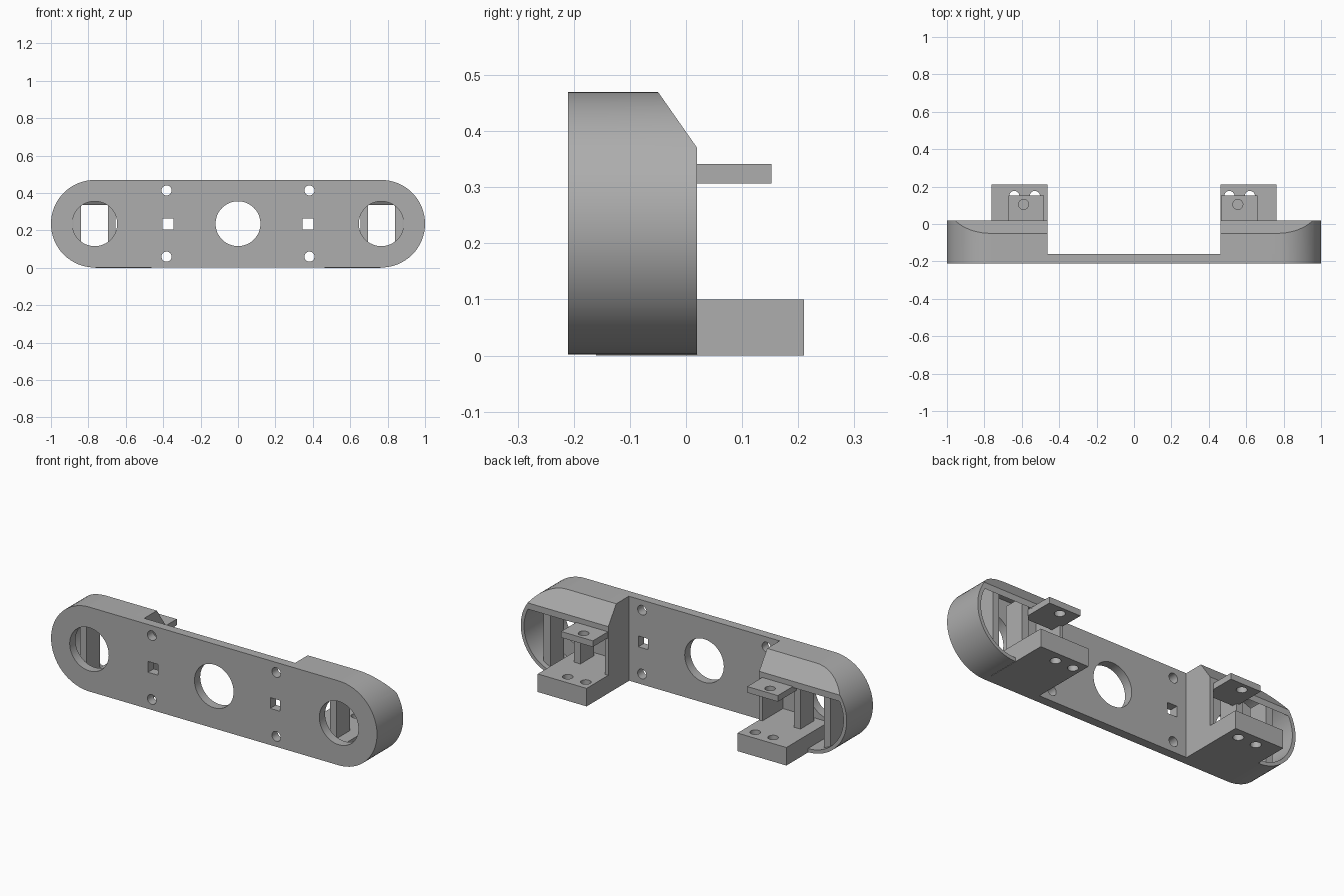
import bpy, bmesh, math
from mathutils import Vector

old = bpy.data.objects.get("Cube")
if old:
    bpy.data.objects.remove(old, do_unlink=True)

grey = bpy.data.materials.new("plain grey")
grey.use_nodes = True
colour = (0.42, 0.42, 0.42, 1)
grey.diffuse_color = colour
grey.node_tree.nodes["Principled BSDF"].inputs["Base Color"].default_value = colour

MID, R, ARC_X = 0.236, 0.234, 0.766     # height, radius and arc centre of the body
FRONT, INNER, BACK = -0.21, -0.16, 0.02


def finish(name, bm):
    bmesh.ops.recalc_face_normals(bm, faces=bm.faces)
    mesh = bpy.data.meshes.new(name)
    bm.to_mesh(mesh)
    bm.free()
    mesh.materials.append(grey)
    ob = bpy.data.objects.new(name, mesh)
    bpy.context.scene.collection.objects.link(ob)
    return ob


def prism(name, outline, depth, axis="y"):
    """Extrude a 2D outline: (x, z) along y, or (x, y) along z."""
    lo, hi = depth
    bm = bmesh.new()
    points = [(a, lo, b) if axis == "y" else (a, b, lo) for a, b in outline]
    face = bm.faces.new([bm.verts.new(p) for p in points])
    moved = bmesh.ops.extrude_face_region(bm, geom=[face])["geom"]
    shift = Vector((0, hi - lo, 0) if axis == "y" else (0, 0, hi - lo))
    bmesh.ops.translate(bm, vec=shift, verts=[v for v in moved if isinstance(v, bmesh.types.BMVert)])
    return finish(name, bm)


def box(name, x, y, z):
    x = sorted(x)
    return prism(name, [(x[0], z[0]), (x[1], z[0]), (x[1], z[1]), (x[0], z[1])], y)


def circle(cx, cy, r, n=48):
    return [(cx + r * math.cos(math.tau * i / n), cy + r * math.sin(math.tau * i / n)) for i in range(n)]


def arc_end(side, r, inner_x, n=32):
    """Half stadium: straight at inner_x, round at the outer end."""
    pts = [(side * inner_x, MID - r)]
    for i in range(n + 1):
        t = -math.pi / 2 + math.pi * i / n
        pts.append((side * (ARC_X + r * math.cos(t)), MID + r * math.sin(t)))
    return pts + [(side * inner_x, MID + r)]


def boolean(ob, other, operation="DIFFERENCE"):
    mod = ob.modifiers.new("cut", "BOOLEAN")
    mod.operation = operation
    mod.solver = "EXACT"
    mod.object = other
    bpy.context.view_layer.update()
    done = bpy.data.meshes.new_from_object(ob.evaluated_get(bpy.context.evaluated_depsgraph_get()))
    ob.modifiers.clear()
    ob.data = done
    bpy.data.objects.remove(other, do_unlink=True)


def slope(ob, offset):
    """Slice off the sloping rear top edge, moved inwards by offset."""
    bm = bmesh.new()
    bm.from_mesh(ob.data)
    normal = Vector((0, 0.10, 0.07)).normalized()
    point = Vector((0, BACK, 0.37)) - normal * offset
    cut = bmesh.ops.bisect_plane(bm, geom=bm.verts[:] + bm.edges[:] + bm.faces[:],
                                 plane_co=point, plane_no=normal, clear_outer=True)
    edges = [e for e in cut["geom_cut"] if isinstance(e, bmesh.types.BMEdge)]
    bmesh.ops.contextual_create(bm, geom=edges)
    bmesh.ops.recalc_face_normals(bm, faces=bm.faces)
    bm.to_mesh(ob.data)
    bm.free()


# Long front plate with rounded ends
right_end = arc_end(1, R, 0)[1:-1]
left_end = [(-x, z) for x, z in reversed(right_end)]
plate = prism("front_plate", right_end + left_end, (FRONT, INNER))
through = (FRONT - 0.1, INNER + 0.1)

# Round windows, screw holes and square holes
for x in (-ARC_X, 0, ARC_X):
    boolean(plate, prism("cutter", circle(x, MID, 0.12), through))
for side in (-1, 1):
    for z in (0.06, 0.414):
        boolean(plate, prism("cutter", circle(side * 0.382, z, 0.027, 24), through))
    boolean(plate, box("cutter", (side * 0.345, side * 0.405), through, (0.205, 0.265)))

parts = [plate]
for side, label in ((1, "left"), (-1, "right")):
    wall_x = 0.463

    # Hollow end housing with a sloping rear top edge
    housing = prism(label + "_housing", arc_end(side, R, wall_x), (INNER, BACK))
    slope(housing, 0)
    cavity = prism("cutter", arc_end(side, R - 0.02, wall_x + 0.02), (INNER - 0.05, BACK + 0.1))
    slope(cavity, 0.02)
    boolean(housing, cavity)
    parts.append(housing)

    # Thick foot block with two screw holes
    foot = box(label + "_foot", (side * wall_x, side * 0.763), (INNER, 0.21), (0, 0.1))
    for x in ((0.51, 0.62) if side > 0 else (0.53, 0.64)):
        boolean(foot, prism("cutter", circle(side * x, 0.15, 0.027, 24), (-0.1, 0.2), "z"))
    parts.append(foot)

    # Upper tab with one screw hole
    tab_x, hole_x = ((0.465, 0.66), 0.555) if side > 0 else ((0.482, 0.67), 0.59)
    tab = box(label + "_tab", [side * x for x in tab_x], (-0.04, 0.152), (0.307, 0.341))
    boolean(tab, prism("cutter", circle(side * hole_x, 0.105, 0.027, 24), (0.2, 0.4), "z"))
    parts.append(tab)

    # Upright posts on both sides of the window
    parts.append(box(label + "_inner_post", (side * 0.655, side * 0.695), (-0.13, -0.01), (0.09, 0.40)))
    parts.append(box(label + "_outer_post", (side * 0.84, side * 0.88), (-0.13, -0.01), (0.035, 0.40)))

# Smooth the round walls, keep the edges sharp
bpy.ops.object.select_all(action="DESELECT")
for ob in parts:
    ob.select_set(True)
bpy.context.view_layer.objects.active = plate
bpy.ops.object.shade_smooth_by_angle(angle=math.radians(30))
